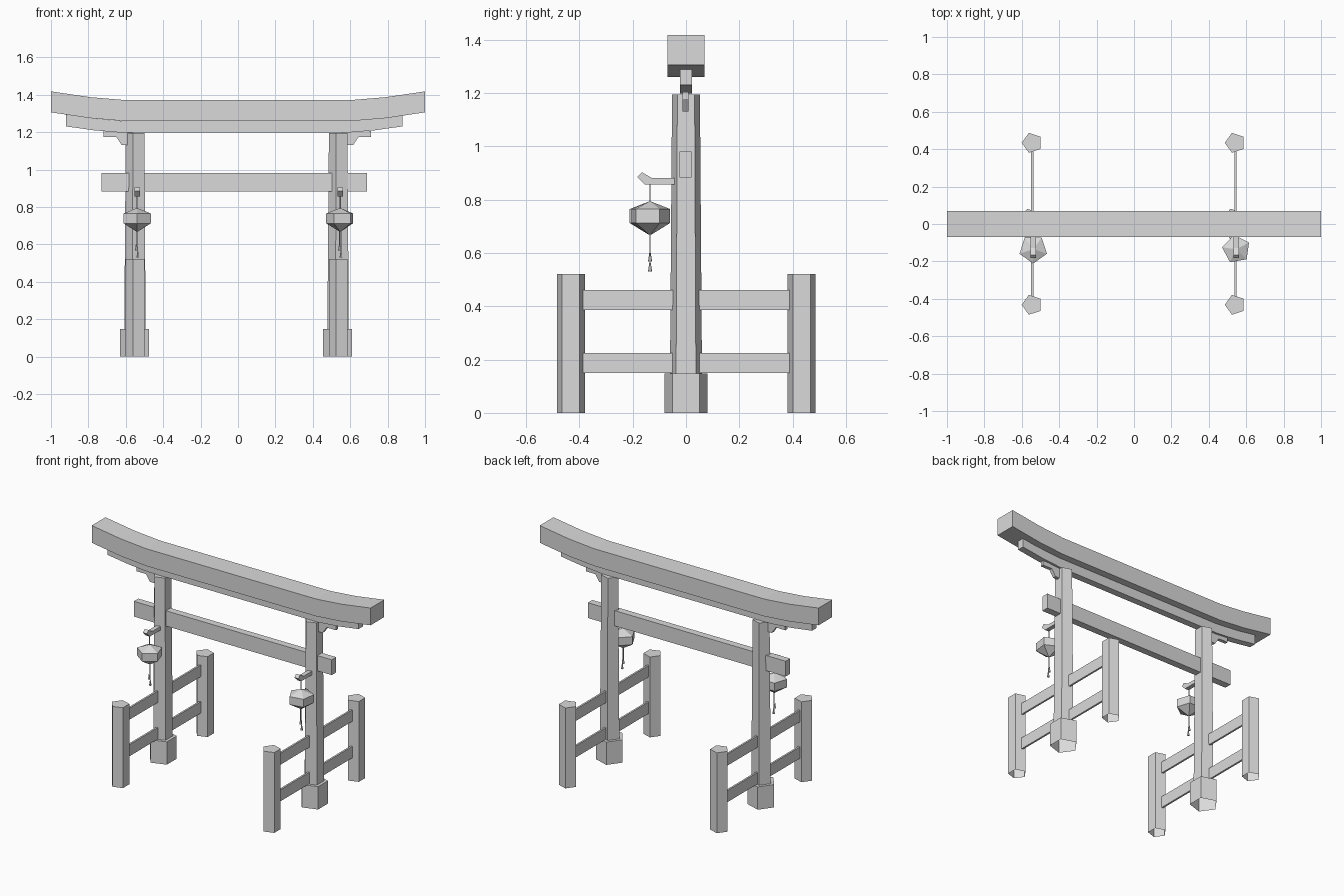
import bpy, bmesh
from math import radians, sin, cos, pi
from mathutils import Vector

cube = bpy.data.objects.get("Cube")
if cube:
    bpy.data.objects.remove(cube, do_unlink=True)

GREY = (0.7, 0.7, 0.7, 1)
stone = bpy.data.materials.new("light_grey")
stone.use_nodes = True
stone.diffuse_color = GREY
stone.node_tree.nodes["Principled BSDF"].inputs["Base Color"].default_value = GREY


def finish(name, bm):
    mesh = bpy.data.meshes.new(name)
    bmesh.ops.recalc_face_normals(bm, faces=bm.faces)
    bm.to_mesh(mesh)
    bm.free()
    mesh.materials.append(stone)
    obj = bpy.data.objects.new(name, mesh)
    bpy.context.collection.objects.link(obj)
    return obj


def box(name, x, y, z):
    """Box from (min, max) pairs."""
    bm = bmesh.new()
    bmesh.ops.create_cube(bm, size=1)
    for v in bm.verts:
        v.co = [lo + (c + 0.5) * (hi - lo) for c, (lo, hi) in zip(v.co, (x, y, z))]
    return finish(name, bm)


def lathe(name, x, y, rings, sides=5, turn=pi, open_bottom=False):
    """Faceted column through (radius, height) rings, bottom first."""
    bm = bmesh.new()
    loops = []
    for r, z in rings:
        angles = [turn + 2 * pi * i / sides for i in range(sides)]
        loops.append([bm.verts.new((x + r * cos(a), y + r * sin(a), z)) for a in angles])
    for low, high in zip(loops, loops[1:]):
        for i in range(sides):
            j = (i + 1) % sides
            bm.faces.new((low[i], low[j], high[j], high[i]))
    bm.faces.new(loops[-1])
    if not open_bottom:
        bm.faces.new(loops[0][::-1])
    return finish(name, bm)


def prism(name, points, offset):
    """Flat outline extruded along an offset."""
    bm = bmesh.new()
    face = bm.faces.new([bm.verts.new(p) for p in points])
    new = bmesh.ops.extrude_face_region(bm, geom=[face])["geom"]
    for v in new:
        if isinstance(v, bmesh.types.BMVert):
            v.co += Vector(offset)
    return finish(name, bm)


def curved_beam(name, x, depth, height, half_profile):
    """Beam whose underside follows a mirrored (distance, height) profile."""
    under = [(x - d, z) for d, z in half_profile] + [(x + d, z) for d, z in reversed(half_profile)]
    bm = bmesh.new()
    loops = [[bm.verts.new((px, y, z + h)) for y, h in
              ((-depth, 0), (depth, 0), (depth, height), (-depth, height))] for px, z in under]
    for a, b in zip(loops, loops[1:]):
        for i in range(4):
            j = (i + 1) % 4
            bm.faces.new((a[i], a[j], b[j], b[i]))
    bm.faces.new(loops[0])
    bm.faces.new(loops[-1])
    return finish(name, bm)


# Crossbeams
curved_beam("top_beam", 0, 0.07, 0.112, [(1, 1.306), (0.79, 1.275), (0.61, 1.26)])
curved_beam("under_beam", -0.02, 0.0225, 0.063, [(0.9, 1.231), (0.75, 1.21), (0.61, 1.198)])
box("tie_beam", (-0.73, 0.69), (-0.025, 0.021), (0.883, 0.982))

# Stepped brackets outside the pillars
for side, label in ((-1, "right"), (1, "left")):
    outline = [(0.715, 1.205), (0.715, 1.175), (0.648, 1.175),
               (0.619, 1.132), (0.56, 1.132), (0.56, 1.205)]
    prism(label + "_bracket", [(side * d - 0.003, -0.013, z) for d, z in outline], (0, 0.022, 0))

for x, label, turn in ((-0.545, "right", -90), (0.541, "left", 28)):
    # Pillar and footing
    lathe(label + "_pillar", x, 0, [(0.0635, 0.1), (0.055, 1.196)])
    lathe(label + "_footing", x, 0, [(0.0857, 0), (0.0857, 0.148)], open_bottom=True)

    # Side fence
    for y, end in ((-0.432, "front"), (0.434, "back")):
        lathe(f"{label}_{end}_post", x, y, [(0.0556, 0), (0.0556, 0.521)], open_bottom=True)
    for z, level in ((0.15, "lower"), (0.387, "upper")):
        box(f"{label}_{level}_rail", (x - 0.005, x + 0.007), (-0.4, 0.4), (z, z + 0.075))

    # Lantern arm with upturned tip
    lx, ly = x + 0.006, -0.135
    arm = [(-0.04, 0.881), (-0.127, 0.881), (-0.165, 0.903),
           (-0.183, 0.886), (-0.154, 0.857), (-0.04, 0.857)]
    prism(label + "_arm", [(lx - 0.014, y, z) for y, z in arm], (0.028, 0, 0))

    # Lantern and hanging cord
    lathe(label + "_cord", lx, ly, [(0.003, 0.78), (0.003, 0.885)], sides=6)
    lathe(label + "_lantern", lx, ly, [(0.005, 0.669), (0.077, 0.713), (0.077, 0.765), (0.005, 0.793)],
          turn=radians(turn))

    # Two tassels of different length
    for dx, z, size in ((-0.004, 0.568, "short"), (0.004, 0.531, "long")):
        lathe(f"{label}_{size}_string", lx + dx, ly, [(0.002, z + 0.02), (0.002, 0.68)], sides=5)
        lathe(f"{label}_{size}_tassel", lx + dx, ly, [(0.008, z), (0.003, z + 0.032)], sides=5)
